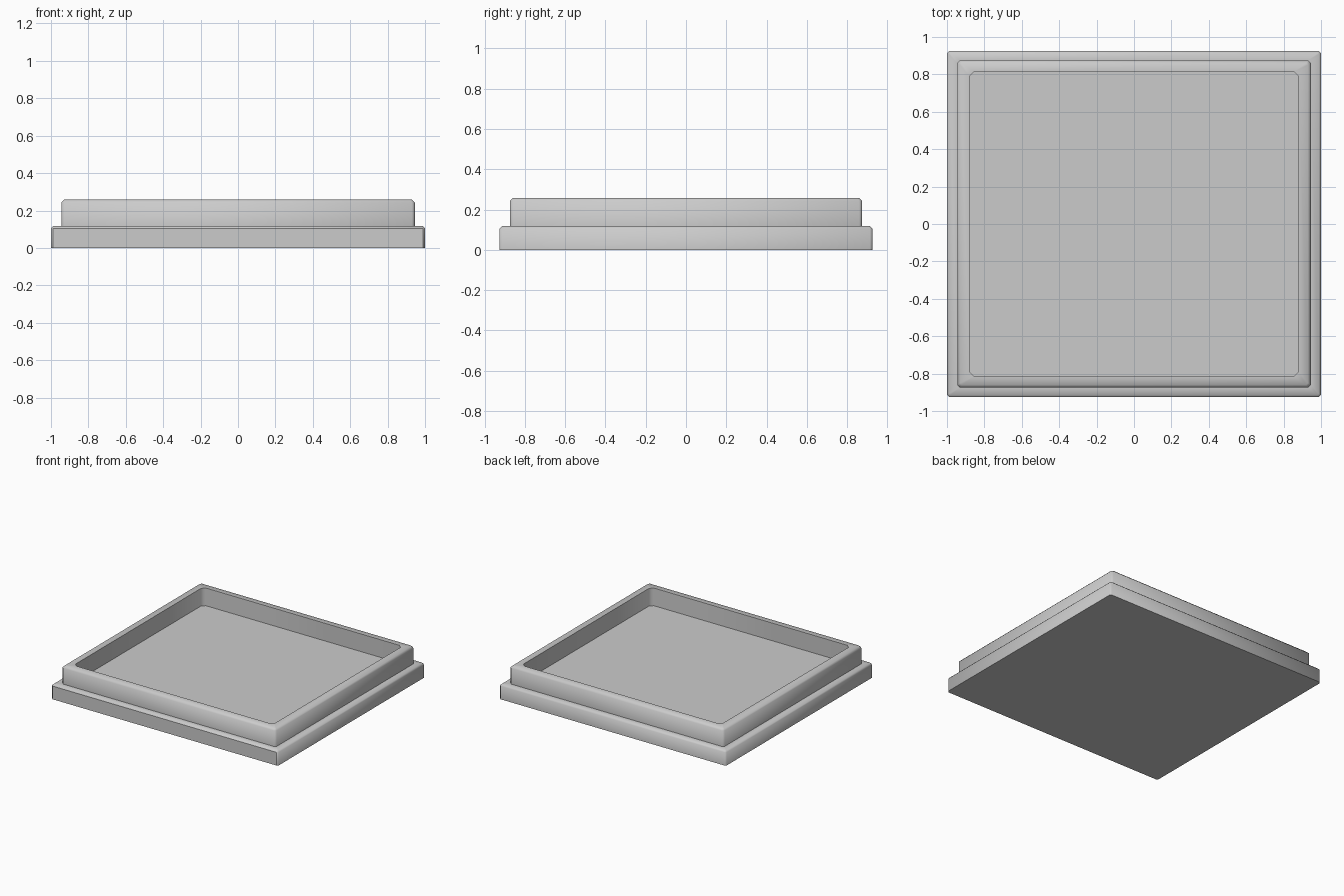
import bpy
import bmesh
import math

if "Cube" in bpy.data.objects:
    bpy.data.objects.remove(bpy.data.objects["Cube"], do_unlink=True)

# One plain grey finish for the whole tray
grey = bpy.data.materials.new("light_grey")
grey.use_nodes = True
colour = (0.6, 0.6, 0.6, 1.0)
grey.diffuse_color = colour
shader = grey.node_tree.nodes["Principled BSDF"]
shader.inputs["Base Color"].default_value = colour
shader.inputs["Roughness"].default_value = 0.6


def corner_cut_ring(bm, half_x, half_y, cut, z):
    """Rectangle with small cut corners, counter-clockwise from above."""
    a, b = half_x - cut, half_y - cut
    points = [(half_x, -b), (half_x, b), (a, half_y), (-a, half_y),
              (-half_x, b), (-half_x, -b), (-a, -half_y), (a, -half_y)]
    return [bm.verts.new((x, y, z)) for x, y in points]


def stacked_part(name, sections, capped=False, flat_front=False):
    """Skin a list of rings (half x, half y, corner cut, height)."""
    bm = bmesh.new()
    rings = [corner_cut_ring(bm, *s) for s in sections]
    for low, high in zip(rings, rings[1:]):
        for i in range(len(low)):
            j = (i + 1) % len(low)
            bm.faces.new((low[i], low[j], high[j], high[i]))
    if capped:
        bm.faces.new(rings[0][::-1])
        bm.faces.new(rings[-1])
    bm.normal_update()

    # Soft rounded edges, crisp square ones
    for face in bm.faces:
        face.smooth = True
    for edge in bm.edges:
        edge.smooth = edge.calc_face_angle(0) < math.radians(55)
        if flat_front and any(f.normal.y < -0.99 for f in edge.link_faces):
            edge.smooth = False

    mesh = bpy.data.meshes.new(name)
    bm.to_mesh(mesh)
    bm.free()
    mesh.materials.append(grey)
    obj = bpy.data.objects.new(name, mesh)
    bpy.context.collection.objects.link(obj)
    return obj


BASE_TOP, RIM_TOP = 0.117, 0.258

# Solid slab with a softened ledge; its top is also the tray floor
stacked_part("base_plate", [
    (1.0, 0.926, 0.012, 0.0),
    (1.0, 0.926, 0.012, BASE_TOP - 0.012),
    (0.988, 0.914, 0.007, BASE_TOP),
    (0.945, 0.875, 0.015, BASE_TOP),
], capped=True, flat_front=True)

# Raised rim: outer wall, rounded shoulder, top lip and inner wall
stacked_part("raised_rim", [
    (0.945, 0.875, 0.015, BASE_TOP),
    (0.945, 0.875, 0.015, RIM_TOP - 0.015),
    (0.93, 0.86, 0.01, RIM_TOP),
    (0.88, 0.815, 0.025, RIM_TOP),
    (0.88, 0.815, 0.025, BASE_TOP),
])
